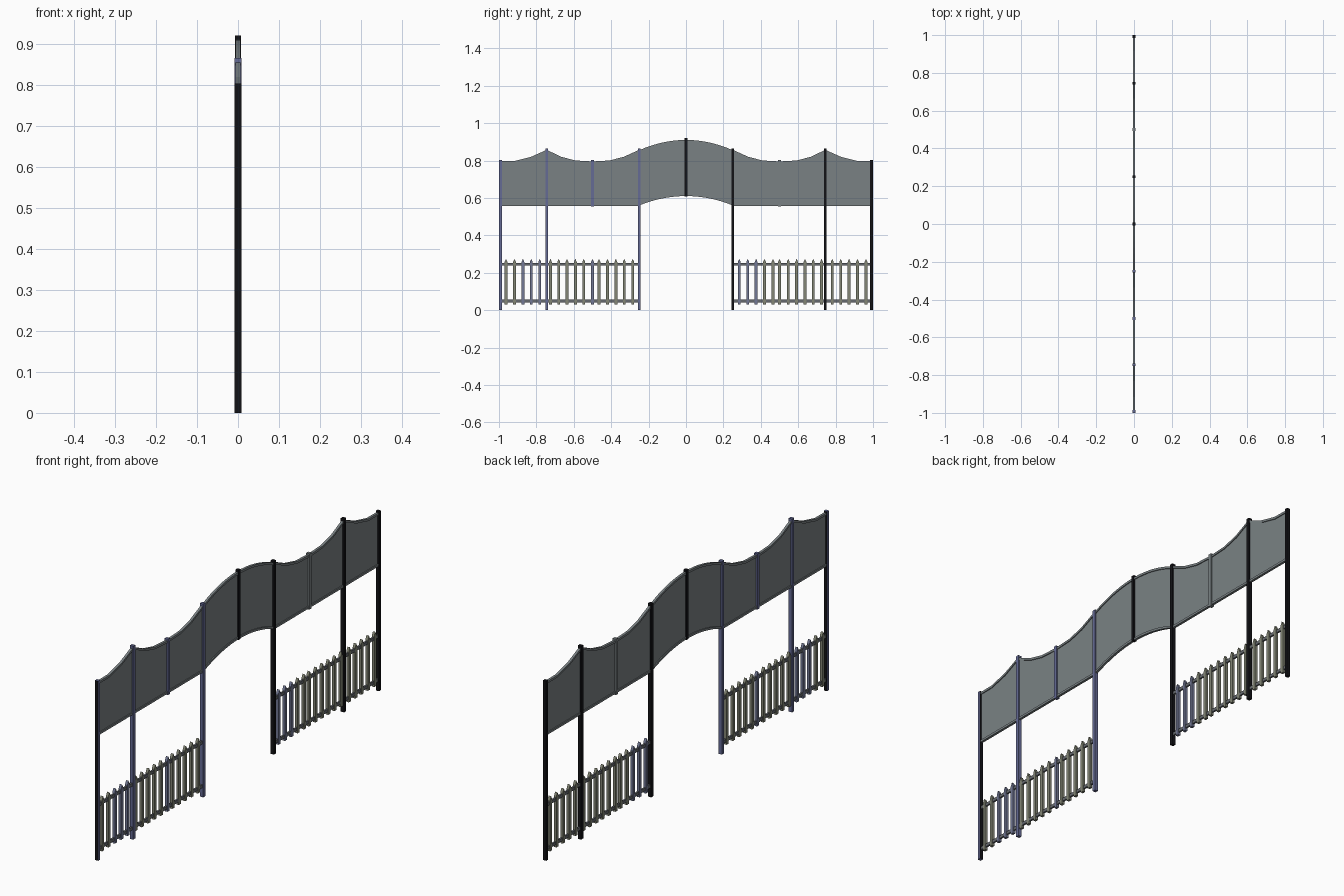
import bpy, bmesh, math

if "Cube" in bpy.data.objects:
    bpy.data.objects.remove(bpy.data.objects["Cube"])

def material(name, r, g, b):
    m = bpy.data.materials.new(name)
    m.diffuse_color = (r, g, b, 1)
    m.use_nodes = True
    m.node_tree.nodes["Principled BSDF"].inputs["Base Color"].default_value = m.diffuse_color
    return m

SLATE = material("slate", 0.195, 0.222, 0.231)
RAIL = material("rail_grey", 0.13, 0.14, 0.155)
NAVY = material("navy", 0.13, 0.145, 0.30)
BLACK = material("black", 0.006, 0.006, 0.008)
OLIVE = material("olive_grey", 0.23, 0.24, 0.18)
BLUEGREY = material("blue_grey", 0.17, 0.19, 0.30)

def prism(name, outline, thick, mat):
    """Extrude a (y, z) outline along x, centred on x = 0."""
    bm = bmesh.new()
    a = [bm.verts.new((-thick / 2, y, z)) for y, z in outline]
    b = [bm.verts.new((thick / 2, y, z)) for y, z in outline]
    n = len(outline)
    bm.faces.new(a)
    bm.faces.new(b[::-1])
    for i in range(n):
        j = (i + 1) % n
        bm.faces.new((a[i], b[i], b[j], a[j]))
    bmesh.ops.recalc_face_normals(bm, faces=bm.faces)
    me = bpy.data.meshes.new(name)
    bm.to_mesh(me)
    bm.free()
    me.materials.append(mat)
    ob = bpy.data.objects.new(name, me)
    bpy.context.collection.objects.link(ob)
    return ob

def box(name, y0, y1, z0, z1, thick, mat):
    return prism(name, [(y0, z0), (y1, z0), (y1, z1), (y0, z1)], thick, mat)

def ribbon(name, lower, upper, thick, mat):
    return prism(name, lower + upper[::-1], thick, mat)

def offset(pts, d):
    return [(y, z + d) for y, z in pts]

# top and bottom curves of the screen
arch = [i / 32 for i in range(-8, 9)]
arch_top = [(y, 0.91 - 0.055 * (abs(y) / 0.25) ** 2) for y in arch]
arch_low = [(y, 0.61 - 0.05 * (abs(y) / 0.25) ** 2) for y in arch]
dip = [(0.25, 0.857), (0.335, 0.819), (0.41, 0.8), (0.5, 0.795),
       (0.59, 0.8), (0.665, 0.819), (0.745, 0.857)]
end = [(0.745, 0.857), (0.83, 0.819), (0.915, 0.798), (0.99, 0.797)]

# arched centre screen and its edge rails
ribbon("arch_panel", offset(arch_low, 0.002), offset(arch_top, -0.002), 0.003, SLATE)
ribbon("arch_top_rail", offset(arch_top, -0.01), arch_top, 0.011, SLATE)
ribbon("arch_bottom_rail", arch_low, offset(arch_low, 0.01), 0.011, SLATE)
box("centre_post", -0.007, 0.007, 0.608, 0.92, 0.015, BLACK)

pickets = [0.285 + 0.045 * i for i in range(5)] + [0.5]
pickets += [0.547 + 0.0445 * i for i in range(5)] + [0.782 + 0.045 * i for i in range(5)]

for s, side in ((-1, "left"), (1, "right")):
    # scalloped screens
    for label, curve in (("dip", dip), ("end", end)):
        top = [(s * y, z) for y, z in curve]
        low = [(y, 0.56) for y, z in top]
        ribbon(f"{side}_{label}_panel", low, offset(top, -0.002), 0.003, SLATE)
        ribbon(f"{side}_{label}_top_rail", offset(top, -0.01), top, 0.011, SLATE)
        ribbon(f"{side}_{label}_bottom_rail", offset(low, -0.002), offset(low, 0.008), 0.011, SLATE)
    # posts: navy on the left half, black on the right half
    dark = NAVY if s < 0 else BLACK
    for label, y, z0, z1, mat in (("gate_post", 0.25, 0, 0.865, dark),
                                  ("tall_post", 0.745, 0, 0.865, dark),
                                  ("end_post", 0.9925, 0, 0.803, dark),
                                  ("short_post", 0.5, 0.553, 0.803, NAVY if s < 0 else SLATE)):
        post = box(f"{side}_{label}", s * y - 0.0075, s * y + 0.0075, z0, z1, 0.016, mat)
        if label == "end_post":
            # outer faces of the end posts are black
            post.data.materials.append(BLACK)
            for f in post.data.polygons:
                if abs(f.normal.y) > 0.5:
                    f.material_index = 1
    # fence rails and pointed pickets
    for label, z in (("lower", 0.049), ("upper", 0.245)):
        box(f"{side}_{label}_fence_rail", s * 0.25, s * 0.99, z - 0.007, z + 0.007, 0.008, RAIL)
    for y in pickets:
        w, c = 0.0075, s * y
        blue = -0.89 < c < -0.77 or abs(c + 0.5) < 0.01 or 0.27 < c < 0.39
        prism(f"{side}_picket", [(c - w, 0.03), (c + w, 0.03), (c + w, 0.258),
                                 (c, 0.274), (c - w, 0.258)], 0.012, BLUEGREY if blue else OLIVE)
